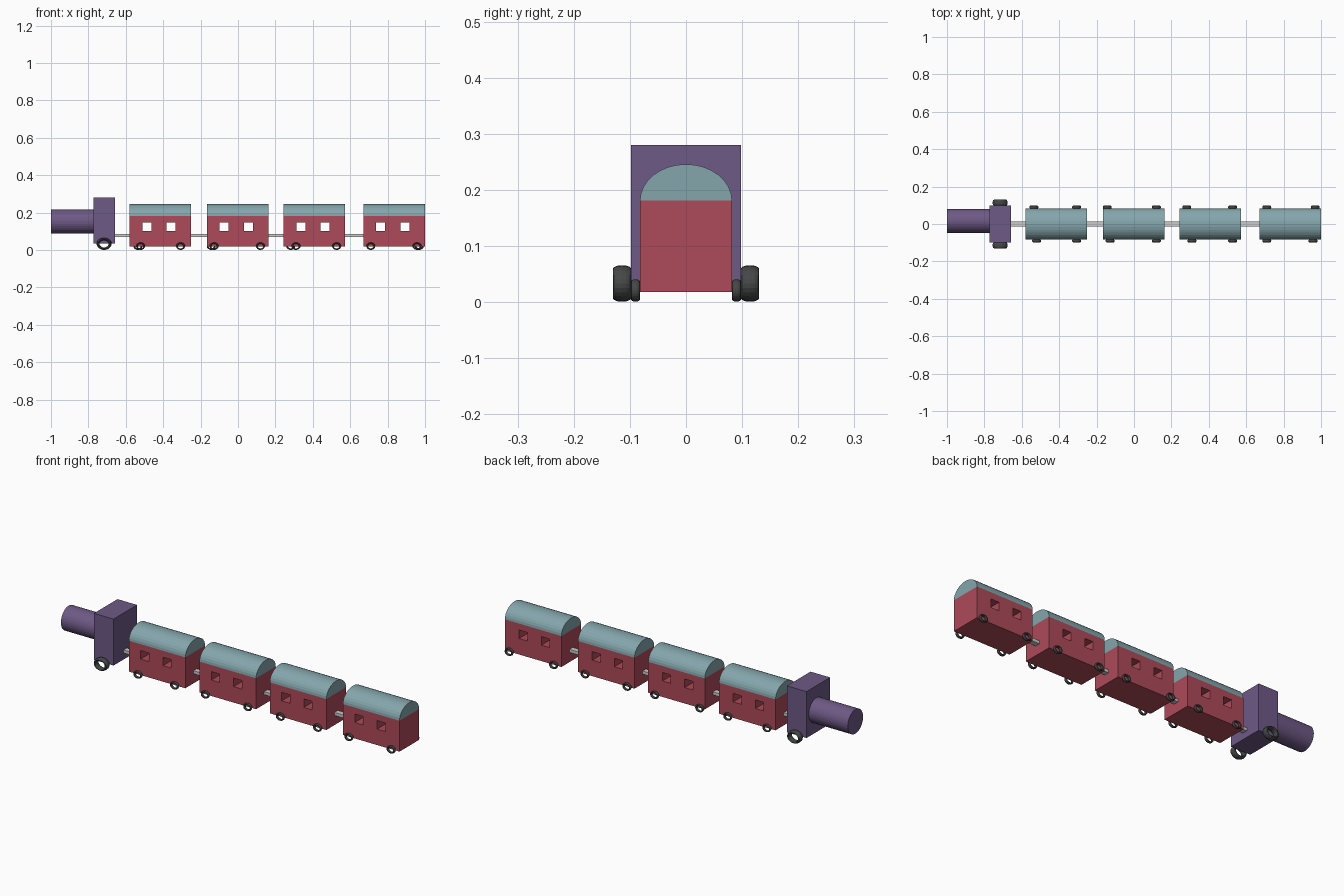
import bpy, bmesh
from math import pi, cos, sin

if "Cube" in bpy.data.objects:
    bpy.data.objects.remove(bpy.data.objects["Cube"])


def material(name, rgb):
    m = bpy.data.materials.new(name)
    m.diffuse_color = (*rgb, 1)
    m.use_nodes = True
    m.node_tree.nodes["Principled BSDF"].inputs["Base Color"].default_value = m.diffuse_color
    return m


PURPLE = material("purple", (0.155, 0.10, 0.235))
RED = material("red", (0.42, 0.068, 0.10))
TEAL = material("teal", (0.23, 0.38, 0.41))
DARK = material("dark_grey", (0.06, 0.065, 0.065))


def finish(name, mat=None):
    ob = bpy.context.object
    ob.name = name
    if mat:
        ob.data.materials.append(mat)
    return ob


def box(name, x0, x1, y0, y1, z0, z1, mat=None):
    bpy.ops.mesh.primitive_cube_add(size=1, location=((x0 + x1) / 2, (y0 + y1) / 2, (z0 + z1) / 2))
    ob = finish(name, mat)
    ob.scale = (x1 - x0, y1 - y0, z1 - z0)
    bpy.ops.object.transform_apply(location=False, rotation=False)
    return ob


def wheel(name, x, y, rx, rz, half_width):
    # slightly flattened ring, stretched along its axle
    bpy.ops.mesh.primitive_torus_add(major_radius=0.8, minor_radius=0.2, major_segments=24,
                                     minor_segments=12, location=(x, y, rz + 0.001),
                                     rotation=(pi / 2, 0, 0))
    ob = finish(name, DARK)
    ob.scale = (rx, rz, half_width / 0.2)


def arched_roof(name, x0, x1, half_width, z0, height, steps=16):
    bm = bmesh.new()
    arc = [bm.verts.new((x0, half_width * cos(pi * i / steps), z0 + height * sin(pi * i / steps)))
           for i in range(steps + 1)]
    end = bm.faces.new(arc)
    ext = bmesh.ops.extrude_face_region(bm, geom=[end], use_keep_orig=True)
    moved = [v for v in ext["geom"] if isinstance(v, bmesh.types.BMVert)]
    bmesh.ops.translate(bm, vec=(x1 - x0, 0, 0), verts=moved)
    bmesh.ops.recalc_face_normals(bm, faces=bm.faces)
    me = bpy.data.meshes.new(name)
    bm.to_mesh(me)
    bm.free()
    me.materials.append(TEAL)
    bpy.context.collection.objects.link(bpy.data.objects.new(name, me))


# Engine: boiler, cab and two large wheels
bpy.ops.mesh.primitive_cylinder_add(vertices=32, radius=0.064, depth=0.24,
                                    location=(-0.88, 0.016, 0.152), rotation=(0, pi / 2, 0))
finish("boiler", PURPLE)
box("cab", -0.772, -0.658, -0.098, 0.098, 0.035, 0.28, PURPLE)
for side in (-1, 1):
    wheel("engine_wheel", -0.716, side * 0.114, 0.04, 0.0325, 0.0165)

# Carriages: start x, then wheel positions on the front and back sides
LENGTH = 0.33
cars = [(-0.58, (-0.521, -0.307), (-0.535, -0.307)),
        (-0.167, (-0.128, 0.12), (-0.143, 0.12)),
        (0.243, (0.31, 0.527), (0.282, 0.527)),
        (0.67, (0.71, 0.957), (0.71, 0.969))]
coupling_start = -0.66
for x, front_wheels, back_wheels in cars:
    body = box("carriage_body", x, x + LENGTH, -0.082, 0.082, 0.018, 0.181, RED)
    # windows cut right through the body
    for off in (0.069, 0.199):
        cutter = box("window_cutter", x + off, x + off + 0.048, -0.2, 0.2, 0.102, 0.147)
        cutter.hide_render = True
        mod = body.modifiers.new("window", "BOOLEAN")
        mod.operation, mod.solver, mod.object = "DIFFERENCE", "EXACT", cutter
        bpy.context.view_layer.objects.active = body
        bpy.ops.object.modifier_apply(modifier=mod.name)
        bpy.data.objects.remove(cutter)
    arched_roof("carriage_roof", x, x + LENGTH, 0.082, 0.181, 0.065)
    for wx in front_wheels:
        wheel("carriage_wheel", wx, -0.09, 0.024, 0.02, 0.008)
    for wx in back_wheels:
        wheel("carriage_wheel", wx, 0.09, 0.024, 0.02, 0.008)
    # coupling bar to the vehicle ahead
    box("coupling", coupling_start - 0.01, x + 0.01, -0.014, 0.014, 0.069, 0.085)
    coupling_start = x + LENGTH
